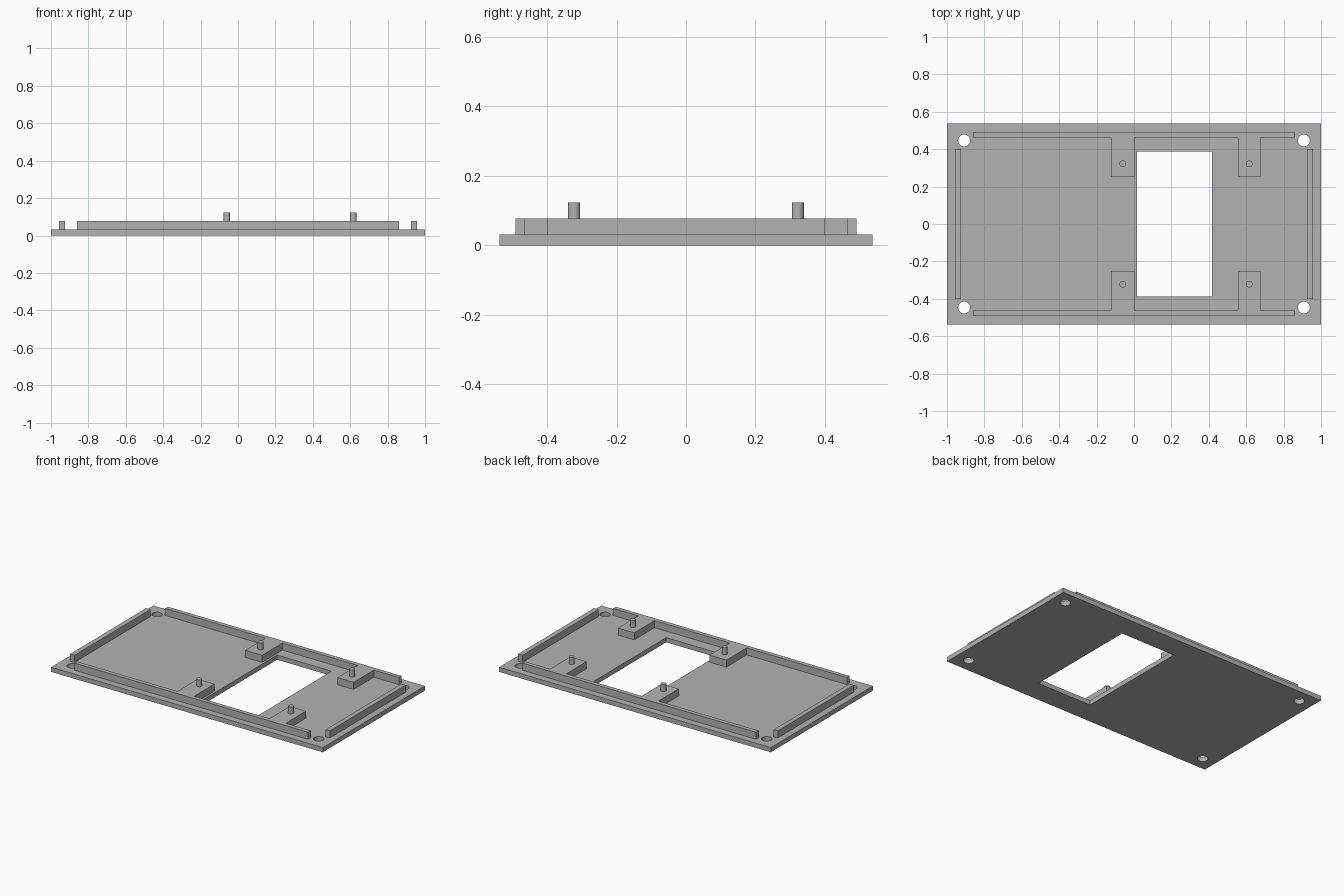
import bpy, bmesh
from math import cos, sin, tau, radians

if "Cube" in bpy.data.objects:
    bpy.data.objects.remove(bpy.data.objects["Cube"])

GREY = (0.45, 0.45, 0.45, 1)
grey = bpy.data.materials.new("plain grey")
grey.use_nodes = True
grey.diffuse_color = GREY
grey.node_tree.nodes["Principled BSDF"].inputs["Base Color"].default_value = GREY

PLATE_TOP, RAIL_TOP, PIN_TOP = 0.031, 0.078, 0.124


def rect(x0, x1, y0, y1):
    return [(x0, y0), (x1, y0), (x1, y1), (x0, y1)]


def circle(x, y, r, n=32):
    return [(x + r * cos(tau * i / n), y + r * sin(tau * i / n)) for i in range(n)]


def extrude(name, loops, z0, z1):
    """Fill an outline (with any holes) and extrude it upwards."""
    bm = bmesh.new()
    edges = []
    for loop in loops:
        vs = [bm.verts.new((x, y, z0)) for x, y in loop]
        edges += [bm.edges.new((a, b)) for a, b in zip(vs, vs[1:] + vs[:1])]
    bmesh.ops.triangle_fill(bm, edges=edges, use_beauty=True, normal=(0, 0, 1))
    new = bmesh.ops.extrude_face_region(bm, geom=bm.faces[:])["geom"]
    top = [g for g in new if isinstance(g, bmesh.types.BMVert)]
    bmesh.ops.translate(bm, verts=top, vec=(0, 0, z1 - z0))
    bmesh.ops.recalc_face_normals(bm, faces=bm.faces[:])
    mesh = bpy.data.meshes.new(name)
    bm.to_mesh(mesh)
    bm.free()
    mesh.materials.append(grey)
    ob = bpy.data.objects.new(name, mesh)
    bpy.context.collection.objects.link(ob)
    bpy.ops.object.select_all(action="DESELECT")
    ob.select_set(True)
    bpy.context.view_layer.objects.active = ob
    bpy.ops.object.shade_smooth_by_angle(angle=radians(30))
    return ob


# Base plate with corner screw holes and the rectangular window
holes = [circle(sx * 0.908, sy * 0.447, 0.032) for sx in (-1, 1) for sy in (-1, 1)]
window = rect(0.017, 0.417, -0.387, 0.387)
extrude("base_plate", [rect(-1, 1, -0.537, 0.537), window] + holes, 0, PLATE_TOP)

# Long rails with two mounting tabs each, and a pin on every tab
TABS = [(-0.122, 0.002), (0.556, 0.676)]
for side, s in (("front", -1), ("back", 1)):
    outline = [(-0.86, s * 0.491), (-0.86, s * 0.463)]
    for x0, x1 in TABS:
        outline += [(x0, s * 0.463), (x0, s * 0.25), (x1, s * 0.25), (x1, s * 0.463)]
    outline += [(0.86, s * 0.463), (0.86, s * 0.491)]
    extrude(side + "_rail", [outline], PLATE_TOP, RAIL_TOP)
    for label, x in (("right", -0.06), ("left", 0.616)):
        extrude(f"{side}_{label}_pin", [circle(x, s * 0.322, 0.0175)], RAIL_TOP, PIN_TOP)

# Short end rails
for side, s in (("right", -1), ("left", 1)):
    extrude(side + "_rail", [rect(s * 0.924, s * 0.956, -0.4, 0.4)], PLATE_TOP, RAIL_TOP)
